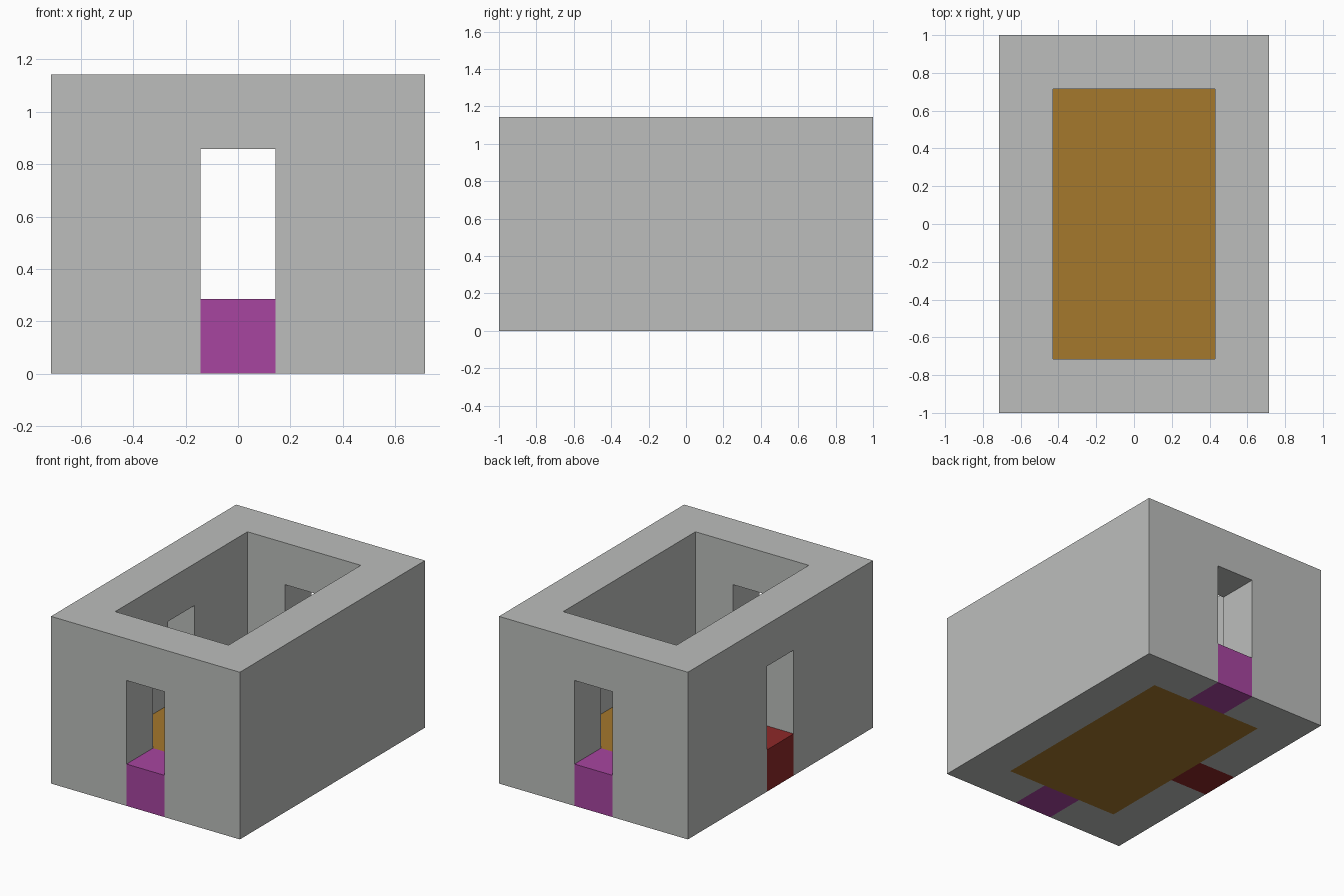
import bpy

# Remove the default cube
cube = bpy.data.objects.get("Cube")
if cube:
    bpy.data.objects.remove(cube, do_unlink=True)

U = 1 / 7  # building module


def material(name, rgb):
    """Flat material from 0-255 display values, stored as linear."""
    linear = [((c / 255 + 0.055) / 1.055) ** 2.4 for c in rgb]
    mat = bpy.data.materials.new(name)
    mat.use_nodes = True
    mat.diffuse_color = (*linear, 1)
    bsdf = mat.node_tree.nodes["Principled BSDF"]
    bsdf.inputs["Base Color"].default_value = (*linear, 1)
    return mat


def box(name, low, high, mat):
    """Box between two corners given in modules."""
    center = [(a + b) / 2 * U for a, b in zip(low, high)]
    bpy.ops.mesh.primitive_cube_add(size=1, location=center)
    obj = bpy.context.object
    obj.name = name
    obj.scale = [(b - a) * U for a, b in zip(low, high)]
    bpy.ops.object.transform_apply(location=True, rotation=False, scale=True)
    obj.data.materials.append(mat)
    return obj


grey = material("stone grey", (188, 190, 188))
ochre = material("ochre floor", (165, 120, 44))
magenta = material("magenta sill", (167, 69, 160))
red = material("dark red sill", (142, 41, 41))

# Thick walls, with the room and three doorways cut out
walls = box("walls", (-5, -7, 0), (5, 7, 8), grey)
cutters = [
    box("room_cutter", (-3, -5, -1), (3, 5, 9), grey),
    box("end_doors_cutter", (-1, -8, -1), (1, 8, 6), grey),
    box("side_door_cutter", (-6, -1, -1), (0, 1, 6), grey),
]
bpy.context.view_layer.objects.active = walls
for cutter in cutters:
    cutter.hide_render = True
    mod = walls.modifiers.new(cutter.name, "BOOLEAN")
    mod.operation = "DIFFERENCE"
    mod.solver = "EXACT"
    mod.object = cutter
    bpy.ops.object.modifier_apply(modifier=mod.name)
for cutter in cutters:
    bpy.data.objects.remove(cutter, do_unlink=True)

# Raised floor slab
box("floor", (-3, -5, 0), (3, 5, 2), ochre)

# Door sills, level with the floor
box("front_sill", (-1, -7, 0), (1, -5, 2), magenta)
box("back_sill", (-1, 5, 0), (1, 7, 2), magenta)
box("side_sill", (-5, -1, 0), (-3, 1, 2), red)
